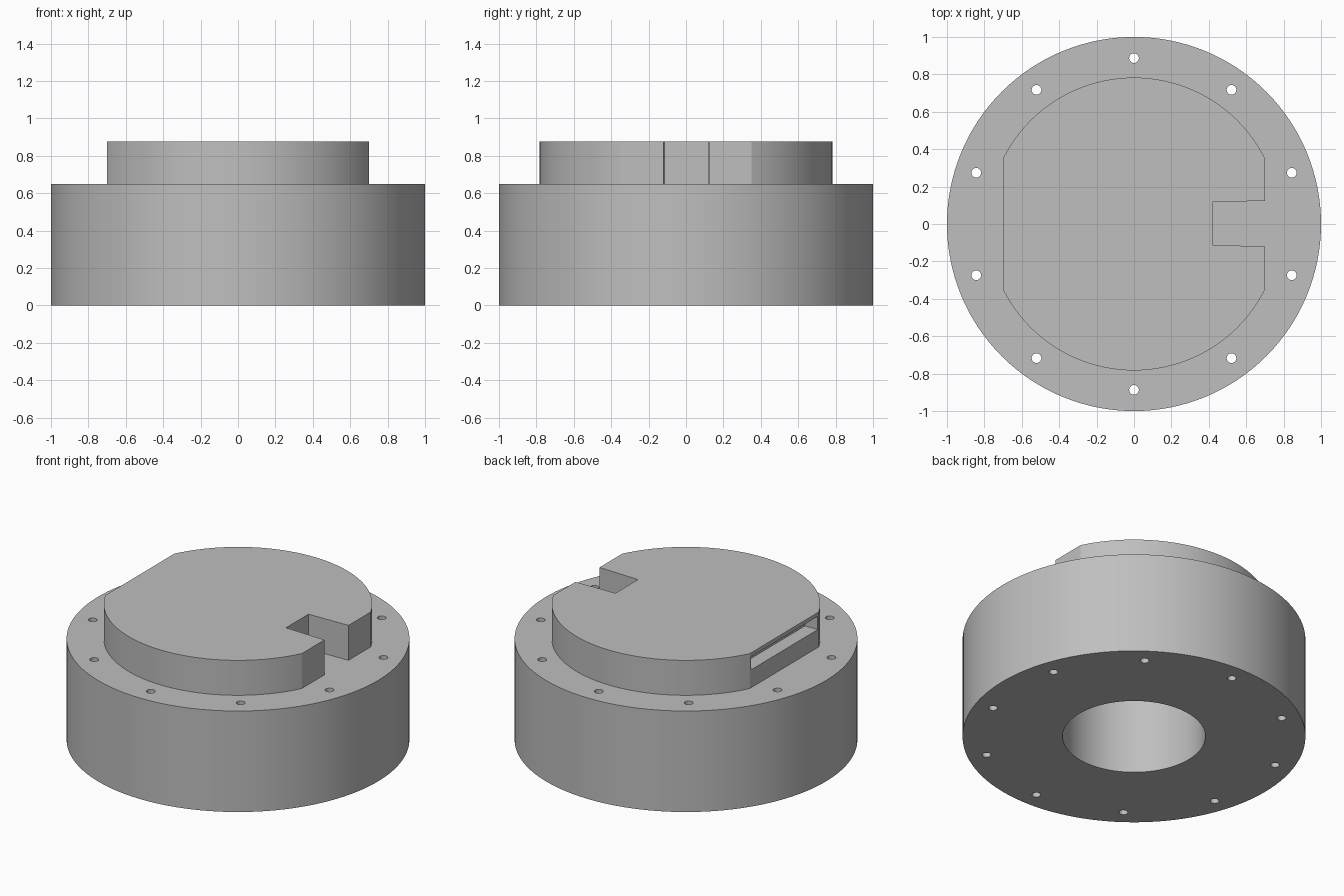
import bpy
import bmesh
from math import sin, cos, pi, acos, asin, radians
from mathutils import Matrix

if "Cube" in bpy.data.objects:
    bpy.data.objects.remove(bpy.data.objects["Cube"])

# Sizes
BASE_R, BASE_TOP, TOP = 1.0, 0.65, 0.875
BOSS_R, FLAT_X = 0.783, 0.70
BORE_R, HOLE_R, HOLE_RING = 0.416, 0.026, 0.887

grey = bpy.data.materials.new("plain grey")
grey.use_nodes = True
colour = (0.52, 0.52, 0.52, 1)
grey.diffuse_color = colour
grey.node_tree.nodes["Principled BSDF"].inputs["Base Color"].default_value = colour


def make_object(name, bm):
    bmesh.ops.recalc_face_normals(bm, faces=bm.faces)
    mesh = bpy.data.meshes.new(name)
    bm.to_mesh(mesh)
    bm.free()
    mesh.materials.append(grey)
    obj = bpy.data.objects.new(name, mesh)
    bpy.context.collection.objects.link(obj)
    return obj


def add_prism(bm, outline, z0, z1):
    face = bm.faces.new([bm.verts.new((x, y, z0)) for x, y in outline])
    result = bmesh.ops.extrude_face_region(bm, geom=[face], use_keep_orig=True)
    top = [v for v in result["geom"] if isinstance(v, bmesh.types.BMVert)]
    bmesh.ops.translate(bm, verts=top, vec=(0, 0, z1 - z0))


def arc(radius, start, end, steps):
    angles = [start + (end - start) * i / steps for i in range(steps + 1)]
    return [(radius * cos(a), radius * sin(a)) for a in angles]


def circle(radius, steps, cx=0, cy=0):
    return [(cx + x, cy + y) for x, y in arc(radius, 0, 2 * pi, steps)[:-1]]


def cut(obj, cutter):
    cutter.hide_render = True
    mod = obj.modifiers.new("cut", 'BOOLEAN')
    mod.operation = 'DIFFERENCE'
    mod.solver = 'EXACT'
    mod.object = cutter
    bpy.context.view_layer.objects.active = obj
    bpy.ops.object.modifier_apply(modifier=mod.name)
    bpy.data.objects.remove(cutter)


# Round base with a central bore and ten screw holes
bm = bmesh.new()
add_prism(bm, circle(BASE_R, 128), 0, BASE_TOP)
base = make_object("round_base", bm)

bm = bmesh.new()
add_prism(bm, circle(BORE_R, 96), -0.1, BASE_TOP + 0.1)
for k in range(10):
    a = pi / 2 + k * pi / 5
    add_prism(bm, circle(HOLE_R, 20, HOLE_RING * cos(a), HOLE_RING * sin(a)),
              -0.1, BASE_TOP + 0.1)
cut(base, make_object("hole_cutter", bm))

# Raised boss: two arcs joined by flats, with a notch on the left flat
corner = acos(FLAT_X / BOSS_R)
notch = [(FLAT_X, -0.12), (0.42, -0.112), (0.42, 0.117), (FLAT_X, 0.124)]
outline = (notch + arc(BOSS_R, corner, pi - corner, 48)
           + arc(BOSS_R, pi + corner, 2 * pi - corner, 48))
bm = bmesh.new()
add_prism(bm, outline, BASE_TOP, TOP)
boss = make_object("raised_boss", bm)

# Long shallow slot in the opposite flat
bm = bmesh.new()
bmesh.ops.create_cube(bm, size=1, matrix=Matrix.Translation((-FLAT_X, 0, 0.808))
                      @ Matrix.Diagonal((0.18, 0.68, 0.085, 1)))
cut(boss, make_object("slot_cutter", bm))

# Smooth round walls, crisp edges
for obj in (base, boss):
    bpy.ops.object.select_all(action='DESELECT')
    obj.select_set(True)
    bpy.context.view_layer.objects.active = obj
    bpy.ops.object.shade_smooth_by_angle(angle=radians(25))
